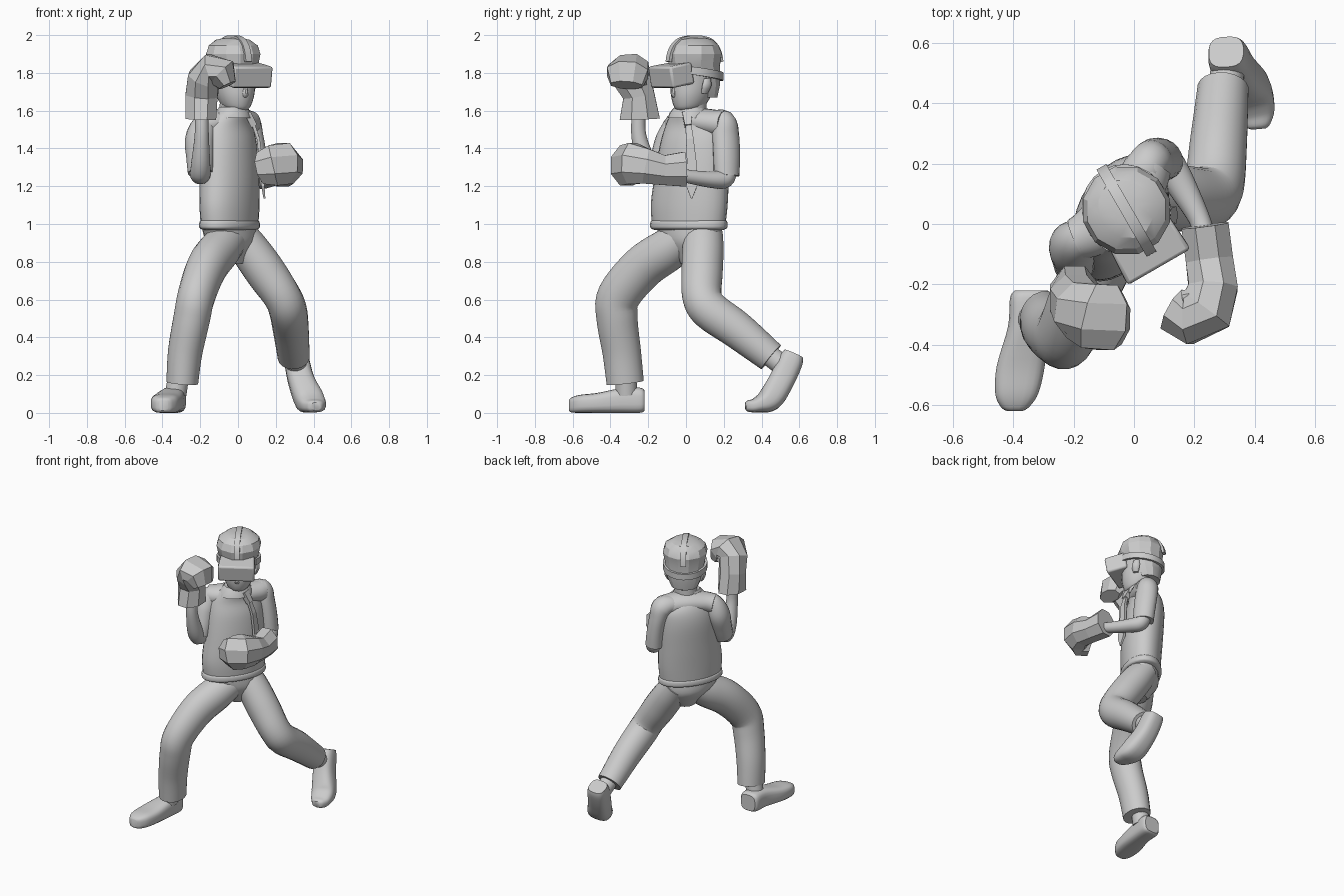
import bpy, bmesh, math
from mathutils import Vector, Matrix

X, Y, Z = Vector((1, 0, 0)), Vector((0, 1, 0)), Vector((0, 0, 1))


def side_axis(deg):
    return Vector((math.cos(math.radians(deg)), math.sin(math.radians(deg)), 0))


def finish(ob, angle):
    bpy.ops.object.select_all(action='DESELECT')
    ob.select_set(True)
    bpy.context.view_layer.objects.active = ob
    if angle:
        bpy.ops.object.shade_smooth_by_angle(angle=math.radians(angle))


def spline(st, steps):
    out = []
    for i in range(len(st) - 1):
        p = [Vector(st[min(max(i + k, 0), len(st) - 1)]) for k in (-1, 0, 1, 2)]
        for s in range(steps):
            t = s / steps
            out.append(0.5 * (2 * p[1] + (p[2] - p[0]) * t
                              + (2 * p[0] - 5 * p[1] + 4 * p[2] - p[3]) * t ** 2
                              + (3 * p[1] - p[0] - 3 * p[2] + p[3]) * t ** 3))
    return out + [Vector(st[-1])]


def loft(name, stations, w=X, sides=20, steps=5, power=1.0, angle=40, fixed=None):
    """Skin rings (x, y, z, half width along w, half depth) along a path."""
    st = spline(stations, steps)
    pts = [Vector(s[:3]) for s in st]
    bm = bmesh.new()
    rings = []
    for i, s in enumerate(st):
        t = fixed or (pts[min(i + 1, len(pts) - 1)] - pts[max(i - 1, 0)]).normalized()
        u = (w - t * w.dot(t)).normalized()
        v = t.cross(u)
        ring = []
        for k in range(sides):
            a = 2 * math.pi * (k + 0.5) / sides
            c, d = math.cos(a), math.sin(a)
            c = math.copysign(abs(c) ** power, c)
            d = math.copysign(abs(d) ** power, d)
            ring.append(bm.verts.new(pts[i] + u * c * s[3] + v * d * s[4]))
        rings.append(ring)
    for r, q in zip(rings, rings[1:]):
        for k in range(sides):
            n = (k + 1) % sides
            bm.faces.new((r[k], r[n], q[n], q[k]))
    bm.faces.new(rings[0][::-1])
    bm.faces.new(rings[-1])
    bmesh.ops.recalc_face_normals(bm, faces=bm.faces[:])
    me = bpy.data.meshes.new(name)
    bm.to_mesh(me)
    bm.free()
    ob = bpy.data.objects.new(name, me)
    bpy.context.collection.objects.link(ob)
    finish(ob, angle)
    return ob


# Trousers: pelvis, bent front leg, trailing rear leg
hip_w = side_axis(55)
loft("pelvis", [(-.02, .03, .79, .06, .05), (-.025, .035, .84, .11, .08),
                (-.035, .03, .91, .17, .115), (-.045, .015, .99, .2, .115)], hip_w, fixed=Z)
loft("right_trouser_leg", [(-.05, -.01, .92, .1, .1), (-.1, -.1, .86, .11, .115),
                           (-.165, -.23, .77, .108, .118), (-.22, -.355, .62, .1, .115),
                           (-.245, -.365, .5, .098, .11), (-.28, -.34, .32, .092, .103),
                           (-.295, -.322, .16, .085, .1)])
loft("left_trouser_leg", [(.0, .09, .95, .095, .105), (.065, .09, .86, .105, .11),
                          (.15, .085, .74, .108, .11), (.235, .085, .615, .1, .105),
                          (.265, .13, .54, .1, .105), (.28, .27, .44, .095, .1),
                          (.295, .45, .295, .085, .083)])

# Ankles and shoes
loft("right_ankle", [(-.305, -.32, .25, .055, .055), (-.33, -.315, .1, .058, .058)])
loft("left_ankle", [(.297, .42, .32, .055, .055), (.315, .54, .23, .058, .058)])
loft("right_shoe", [(-.34, -.22, .065, .055, .055), (-.343, -.245, .067, .068, .067),
                    (-.35, -.34, .066, .068, .066), (-.375, -.47, .053, .08, .053),
                    (-.388, -.56, .048, .072, .048), (-.394, -.605, .042, .048, .04),
                    (-.395, -.62, .04, .025, .028)], power=.6, fixed=Y)
loft("left_shoe", [(.305, .57, .31, .058, .055), (.312, .552, .27, .066, .066),
                   (.335, .505, .17, .07, .068), (.375, .445, .075, .078, .066),
                   (.4, .375, .042, .068, .04), (.41, .33, .036, .045, .03),
                   (.412, .315, .035, .025, .02)], power=.7)

# Shirt body with shoulder yoke, rolled hem, collar and neck
chest = side_axis(60)
loft("shirt_body", [(-.045, .015, .98, .21, .125), (-.045, .017, 1.1, .222, .132),
                    (-.045, .03, 1.25, .213, .135), (-.05, .045, 1.42, .197, .13),
                    (-.05, .05, 1.52, .172, .11), (-.035, .03, 1.585, .115, .09),
                    (-.025, .02, 1.61, .08, .075)], chest, 28, fixed=Z)
loft("shirt_shoulders", [(-.19, -.05, 1.525, .07, .065), (-.13, -.02, 1.535, .085, .065),
                         (-.04, .055, 1.545, .1, .07), (.03, .15, 1.535, .085, .07),
                         (.06, .2, 1.53, .07, .07)], side_axis(-40))
loft("shirt_hem", [(-.045, .015, .968, .2, .11), (-.045, .015, .98, .222, .132),
                   (-.045, .015, 1.01, .222, .132), (-.045, .015, 1.022, .21, .12)],
     chest, 28, fixed=Z)
loft("collar", [(-.025, .01, 1.56, .115, .095), (-.025, .015, 1.59, .108, .088),
                (-.025, .02, 1.62, .083, .075)], chest, 12, 1, fixed=Z, angle=30)
loft("neck", [(-.03, .035, 1.5, .075, .075), (-.02, .035, 1.68, .075, .075)], fixed=Z)

# Necktie
loft("tie_knot", [(.05, .005, 1.59, .03, .02), (.085, .012, 1.52, .022, .02)], Y, 4, 1,
     power=.5, angle=0)
loft("tie", [(.08, .012, 1.53, .018, .01), (.108, .02, 1.45, .024, .01),
             (.12, .03, 1.33, .03, .01), (.132, .03, 1.2, .034, .01),
             (.14, .03, 1.135, .004, .006)], Y, 4, 1, power=.5, angle=0)

# Sleeves and forearms
loft("right_sleeve", [(-.1, -.01, 1.52, .05, .055), (-.165, -.045, 1.525, .07, .065),
                      (-.2, -.075, 1.45, .078, .085), (-.2, -.11, 1.35, .072, .08),
                      (-.2, -.14, 1.27, .064, .072)], side_axis(30))
loft("left_sleeve", [(-.01, .13, 1.54, .06, .055), (.045, .195, 1.535, .072, .068),
                     (.07, .21, 1.46, .062, .075), (.09, .215, 1.35, .06, .074),
                     (.1, .215, 1.255, .06, .07)], side_axis(30))
loft("right_forearm", [(-.2, -.12, 1.32, .055, .055), (-.2, -.16, 1.265, .055, .055),
                       (-.197, -.21, 1.33, .05, .052), (-.192, -.25, 1.47, .038, .04),
                       (-.192, -.25, 1.6, .036, .036)])
loft("left_forearm", [(.1, .22, 1.29, .05, .05), (.115, .205, 1.24, .05, .05),
                      (.15, .14, 1.235, .05, .045), (.215, .02, 1.25, .036, .036),
                      (.235, -.05, 1.27, .036, .036)])

# Low-poly boxing gloves, each with cuff and curled fist
loft("right_glove", [(-.197, -.245, 1.555, .115, .088), (-.193, -.25, 1.68, .09, .092),
                     (-.18, -.285, 1.77, .105, .092), (-.14, -.305, 1.82, .117, .088),
                     (-.085, -.31, 1.8, .117, .09), (-.055, -.315, 1.735, .09, .05)],
     Y, 8, 1, angle=0)
loft("left_glove", [(.235, -.005, 1.29, .1, .085), (.25, -.12, 1.285, .085, .085),
                    (.262, -.21, 1.305, .1, .088), (.24, -.285, 1.32, .118, .1),
                    (.185, -.315, 1.31, .118, .09), (.13, -.285, 1.295, .092, .08)],
     Z, 8, 1, angle=0)
loft("right_glove_thumb", [(-.15, -.23, 1.74, .03, .03), (-.06, -.24, 1.78, .025, .025)],
     Y, 6, 1, angle=0)
loft("left_glove_thumb", [(.16, -.25, 1.36, .025, .03), (.26, -.23, 1.36, .025, .03)],
     Z, 6, 1, angle=0)

# Head, in a frame turned 30 degrees: s sideways, f forward
W = side_axis(30)
F = Vector((W.y, -W.x, 0))
C = Vector((-.025, .045, 0))


def at(s, f, z, rw, rd):
    return (*(C + W * s + F * f + Z * z), rw, rd)


def bend(x, p):
    return math.copysign(abs(x) ** p, x)


loft("face", [at(0, .055, 1.6, .035, .04), at(0, .035, 1.62, .07, .08),
              at(0, .02, 1.68, .098, .11), at(0, .0, 1.76, .115, .13),
              at(0, 0, 1.86, .125, .135)], W, fixed=Z)
loft("hair", [at(0, -.055, 1.67, .085, .07), at(0, -.045, 1.73, .112, .09),
              at(0, -.03, 1.79, .125, .11), at(0, .0, 1.84, .135, .14),
              at(0, .0, 1.9, .148, .15), at(0, .0, 1.945, .135, .13),
              at(0, -.005, 1.975, .09, .1), at(0, -.01, 1.985, .04, .05)],
     W, 12, 1, fixed=Z, angle=25)
loft("nose", [at(0, .115, 1.73, .012, .014), at(0, .128, 1.69, .018, .016),
              at(0, .115, 1.675, .014, .012)], W, 8, 2)
for side, label in ((-1, "right"), (1, "left")):
    loft(label + "_ear", [at(side * .105, -.0, 1.69, .012, .018),
                          at(side * .12, -.005, 1.73, .016, .028),
                          at(side * .12, -.01, 1.77, .012, .02)], W, 10, 3, fixed=Z)

# Headset visor with a strap round the head and one over the top
bpy.ops.mesh.primitive_cube_add(size=1)
visor = bpy.context.object
visor.name = "visor"
visor.data.transform(Matrix.Diagonal((.24, .14, .115, 1)))
for v in visor.data.vertices:
    if v.co.y > 0:
        v.co.x *= .93
visor.location = C + F * .14 + Z * 1.788
visor.rotation_euler = (math.radians(10), 0, math.radians(30))
bev = visor.modifiers.new("rounded", 'BEVEL')
bev.width, bev.segments = .012, 2
finish(visor, 30)
band, crown = [], []
for i in range(17):
    a = math.radians(-35 + 250 * i / 16)
    band.append(at(.137 * math.cos(a), -.147 * math.sin(a), 1.8 - .022 * math.sin(a), .025, .01))
    b = math.radians(10 + 160 * i / 16)
    crown.append(at(0, .16 * bend(math.cos(b), .75), 1.81 + .18 * math.sin(b) ** .75, .022, .01))
loft("head_strap", band, Z, 4, 1, power=.5, angle=30)
loft("crown_strap", crown, W, 4, 1, power=.5, angle=30)
